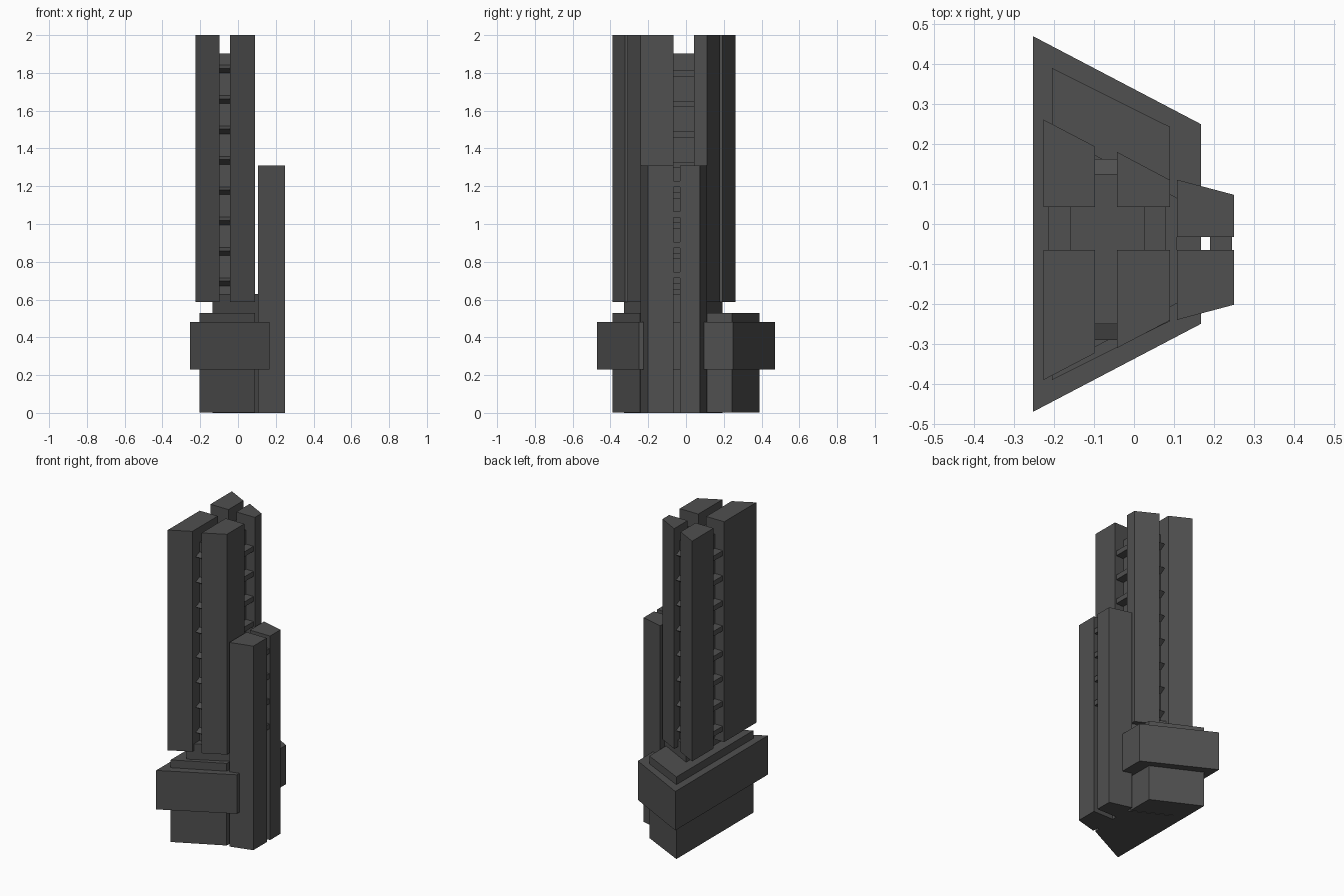
import bpy, bmesh

if "Cube" in bpy.data.objects:
    bpy.data.objects.remove(bpy.data.objects["Cube"])

# One dark grey for the whole tower
grey = bpy.data.materials.new("dark grey")
grey.diffuse_color = (0.08, 0.08, 0.08, 1)
grey.use_nodes = True
grey.node_tree.nodes["Principled BSDF"].inputs["Base Color"].default_value = grey.diffuse_color


def finish(bm, name):
    bmesh.ops.recalc_face_normals(bm, faces=bm.faces)
    me = bpy.data.meshes.new(name)
    bm.to_mesh(me)
    bm.free()
    me.materials.append(grey)
    ob = bpy.data.objects.new(name, me)
    bpy.context.collection.objects.link(ob)
    return ob


def add_prism(bm, profile, offset):
    """Closed profile (3D points) extruded along an offset vector."""
    f = bm.faces.new([bm.verts.new(p) for p in profile])
    ext = bmesh.ops.extrude_face_region(bm, geom=[f])
    bmesh.ops.translate(bm, vec=offset,
                        verts=[v for v in ext["geom"] if isinstance(v, bmesh.types.BMVert)])


def block(name, x0, x1, left_y, right_y, z0, z1):
    """Upright block with a trapezoid plan; left_y/right_y are (low, high) at x0/x1."""
    bm = bmesh.new()
    plan = [(x0, left_y[0]), (x1, right_y[0]), (x1, right_y[1]), (x0, left_y[1])]
    add_prism(bm, [(x, y, z0) for x, y in plan], (0, 0, z1 - z0))
    return finish(bm, name)


def shelves(name, x0, x1, y0, y1, z_list, thick):
    """A vertical row of flat connecting slabs."""
    bm = bmesh.new()
    for z in z_list:
        add_prism(bm, [(x0, y0, z), (x1, y0, z), (x1, y1, z), (x0, y1, z)], (0, 0, thick))
    return finish(bm, name)


def fins(name, x0, x1, y_wall, y_tip, z_list):
    """A vertical row of wedge fins, sharp at the outer edge."""
    bm = bmesh.new()
    for z in z_list:
        add_prism(bm, [(x0, y_wall, z), (x0, y_wall, z + 0.042), (x0, y_tip, z + 0.025)],
                  (x1 - x0, 0, 0))
    return finish(bm, name)


# Podium: base, wide belt and inner plinth
block("base", -0.205, 0.09, (-0.39, 0.39), (-0.243, 0.243), 0.003, 0.53)
block("podium_belt", -0.253, 0.167, (-0.47, 0.47), (-0.25, 0.25), 0.23, 0.48)
block("plinth", -0.135, 0.108, (-0.328, 0.192), (-0.198, 0.065), 0, 0.63)

# Recessed core between the four shafts
block("core", -0.16, 0.027, (-0.25, 0.125), (-0.25, 0.125), 0.6, 1.903)

# Four tall corner shafts
shafts = {
    "back_left": (-0.226, -0.098, (0.043, 0.261), (0.043, 0.194)),
    "back_right": (-0.042, 0.09, (0.043, 0.18), (0.043, 0.11)),
    "front_left": (-0.226, -0.098, (-0.39, -0.065), (-0.323, -0.065)),
    "front_right": (-0.042, 0.09, (-0.31, -0.065), (-0.241, -0.065)),
}
for key, s in shafts.items():
    block(key + "_shaft", *s, 0.586, 2.0)

# Two shorter slabs on the right side
block("low_slab_back", 0.107, 0.25, (-0.032, 0.111), (-0.032, 0.073), 0, 1.31)
block("low_slab_front", 0.107, 0.25, (-0.24, -0.065), (-0.202, -0.065), 0, 1.31)

# Rows of fins and shelves in the gaps
step = 0.161
rows = range(8)
fin_z = [0.672 + step * i for i in rows]
fins("front_fins", -0.098, -0.042, -0.25, -0.29, fin_z)
fins("back_fins", -0.098, -0.042, 0.125, 0.162, fin_z)
shelf_z = [0.653 + step * i for i in rows]
shelves("left_shelves", -0.215, -0.16, -0.065, 0.043, shelf_z, 0.032)
shelves("right_shelves", 0.027, 0.08, -0.065, 0.043, shelf_z, 0.032)
shelves("low_slab_shelves", 0.19, 0.245, -0.065, -0.032,
        [0.713 + step * i for i in range(4)], 0.032)
